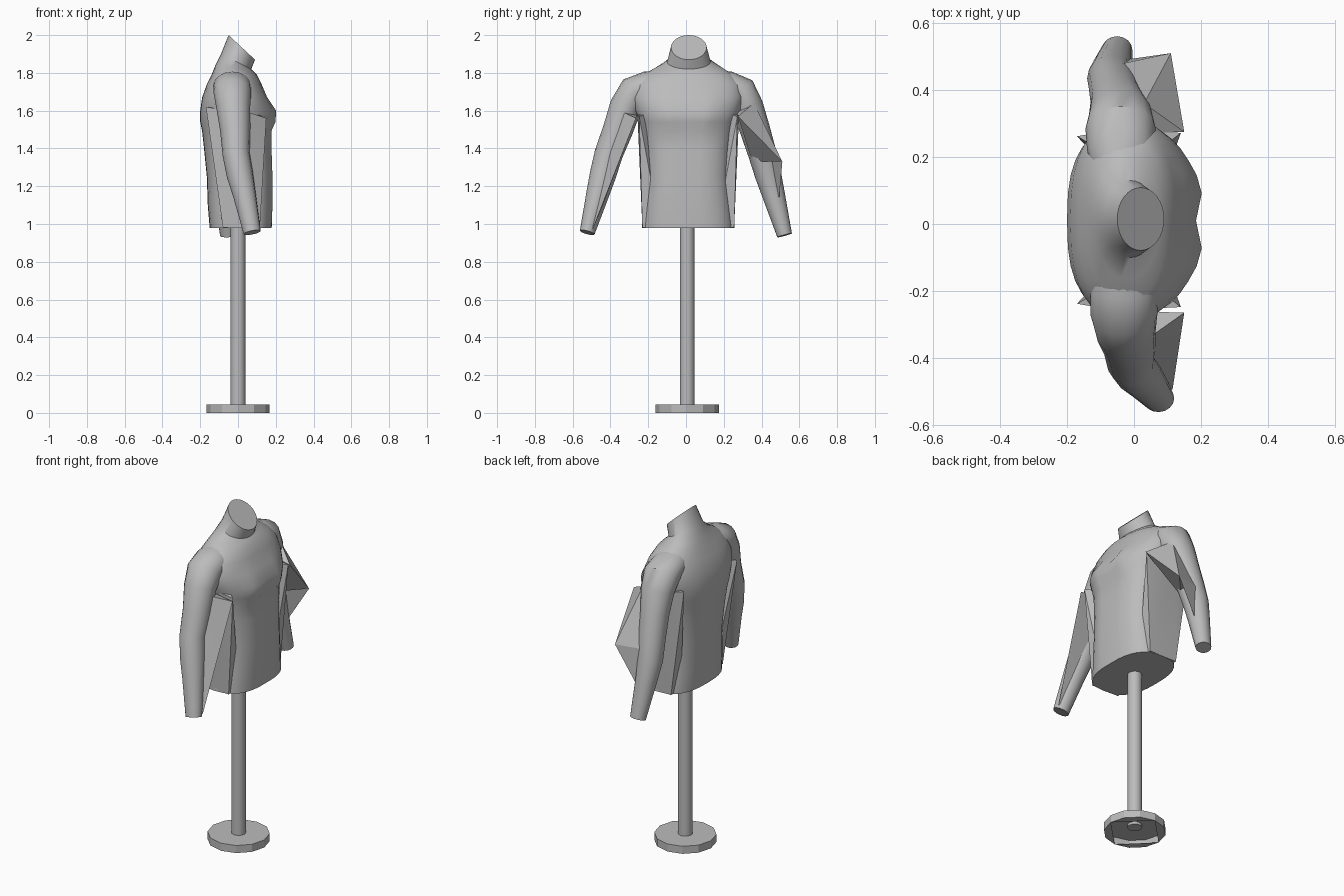
import bpy, bmesh, math
from mathutils import Vector

old = bpy.data.objects.get("Cube")
if old:
    bpy.data.objects.remove(old, do_unlink=True)

grey = bpy.data.materials.new("plain grey")
grey.use_nodes = True
colour = (0.5, 0.5, 0.5, 1)
grey.diffuse_color = colour
grey.node_tree.nodes["Principled BSDF"].inputs["Base Color"].default_value = colour


def finish(name, bm, angle=40):
    bmesh.ops.recalc_face_normals(bm, faces=bm.faces)
    mesh = bpy.data.meshes.new(name)
    bm.to_mesh(mesh)
    bm.free()
    obj = bpy.data.objects.new(name, mesh)
    bpy.context.collection.objects.link(obj)
    mesh.materials.append(grey)
    bpy.ops.object.select_all(action='DESELECT')
    obj.select_set(True)
    bpy.context.view_layer.objects.active = obj
    bpy.ops.object.shade_smooth_by_angle(angle=math.radians(angle))
    return obj


def loft(name, rings, angle=40, caps=True):
    bm = bmesh.new()
    loops = [[bm.verts.new(p) for p in ring] for ring in rings]
    n = len(loops[0])
    for a, b in zip(loops, loops[1:]):
        for i in range(n):
            j = (i + 1) % n
            bm.faces.new((a[i], a[j], b[j], b[i]))
    if caps:
        bm.faces.new(loops[0])
        bm.faces.new(loops[-1])
    return finish(name, bm, angle)


def hull(name, points):
    bm = bmesh.new()
    for p in points:
        bm.verts.new(p)
    bmesh.ops.convex_hull(bm, input=bm.verts)
    return finish(name, bm, 25)


def power(v, e):
    return math.copysign(abs(v) ** e, v)


def bump(v, centre, width):
    return math.exp(-((v - centre) / width) ** 2)


# Torso and neck: height, back x, front x, half width, y centre, tilt, squareness
sections = [
    (0.98, -0.15, 0.18, 0.245, 0.012, 0, 0.75),
    (1.10, -0.16, 0.185, 0.235, 0.01, 0, 0.75),
    (1.25, -0.165, 0.185, 0.222, 0.01, 0, 0.75),
    (1.40, -0.18, 0.18, 0.232, 0.01, 0, 0.75),
    (1.49, -0.19, 0.175, 0.245, 0.01, 0, 0.75),
    (1.54, -0.20, 0.18, 0.255, 0.01, 0, 0.75),
    (1.60, -0.20, 0.18, 0.28, 0.01, 0, 0.75),
    (1.67, -0.19, 0.155, 0.30, 0.01, 0, 0.8),
    (1.74, -0.165, 0.125, 0.29, 0.01, 0, 0.85),
    (1.79, -0.14, 0.10, 0.24, 0.01, 0, 0.9),
    (1.825, -0.12, 0.08, 0.18, 0.015, -0.15, 1),
    (1.86, -0.09, 0.07, 0.115, 0.015, -0.5, 1),
    (1.935, -0.05, 0.09, 0.094, 0.015, -0.93, 1),
]
rings = []
for z, back, front, half, cy, tilt, square in sections:
    ring = []
    cx, rx = (back + front) / 2, (front - back) / 2
    for i in range(32):
        a = math.tau * i / 32
        x = cx + rx * power(math.cos(a), square)
        y = cy + half * power(math.sin(a), square)
        if math.cos(a) > 0.3:
            # Chest swell and shallow central groove
            x += 0.03 * bump(z, 1.575, 0.06) * bump(abs(y - cy), 0.09, 0.08)
            x -= 0.008 * bump(y, cy, 0.02) * bump(z, 1.3, 0.25)
        ring.append((x, y, z + tilt * (x - cx)))
    rings.append(ring)
loft("torso", rings)


# Arms: swept rings along a bent path
def arm(name, path):
    pts = [Vector(p[:3]) for p in path]
    rings = []
    for i, p in enumerate(pts):
        t = (pts[min(i + 1, len(pts) - 1)] - pts[max(i - 1, 0)]).normalized()
        u = (Vector((1, 0, 0)) - t * t.x).normalized()
        v = t.cross(u)
        rx, ry = path[i][3:]
        rings.append([p + u * rx * math.cos(math.tau * k / 16)
                      + v * ry * math.sin(math.tau * k / 16) for k in range(16)])
    loft(name, rings)


arm("left_arm", [
    (-0.04, 0.12, 1.755, 0.07, 0.06), (-0.04, 0.22, 1.735, 0.10, 0.075),
    (-0.04, 0.285, 1.70, 0.105, 0.09), (-0.04, 0.325, 1.62, 0.095, 0.085),
    (-0.05, 0.365, 1.50, 0.08, 0.08), (-0.06, 0.405, 1.37, 0.075, 0.075),
    (-0.07, 0.435, 1.26, 0.07, 0.07), (-0.065, 0.465, 1.15, 0.06, 0.06),
    (-0.05, 0.522, 0.94, 0.045, 0.04)])
arm("right_arm", [
    (-0.03, -0.10, 1.755, 0.07, 0.06), (-0.03, -0.20, 1.735, 0.10, 0.075),
    (-0.03, -0.27, 1.70, 0.10, 0.09), (-0.025, -0.32, 1.62, 0.09, 0.085),
    (-0.015, -0.36, 1.50, 0.08, 0.08), (-0.01, -0.41, 1.37, 0.072, 0.075),
    (0.01, -0.44, 1.26, 0.07, 0.07), (0.035, -0.47, 1.15, 0.06, 0.06),
    (0.075, -0.523, 0.955, 0.046, 0.04)])

# Flat webs of cloth-like facets between chest and arms
hull("left_arm_web", [
    (0.15, 0.275, 1.57), (0.11, 0.51, 1.33), (-0.04, 0.35, 1.33),
    (-0.03, 0.48, 1.33), (0.03, 0.36, 1.64), (0.0, 0.27, 1.6)])
hull("left_forearm_web", [
    (0.11, 0.51, 1.33), (-0.04, 0.44, 1.33), (-0.03, 0.48, 1.33),
    (-0.03, 0.49, 1.1)])
hull("right_arm_web", [
    (0.15, -0.265, 1.56), (0.115, -0.495, 0.97), (0.03, -0.35, 1.6),
    (0.0, -0.26, 1.58), (0.05, -0.48, 1.0), (0.0, -0.44, 1.35)])

# Flat wedges down the flanks, below the armpits
for name, s in (("left_flank", 1), ("right_flank", -1)):
    cy = 0.012
    hull(name, [(x, cy + s * y, z) for x, y, z in (
        (0.14, 0.26, 1.57), (-0.06, 0.27, 1.6), (-0.17, 0.25, 1.62),
        (0.10, 0.243, 0.982), (-0.08, 0.243, 0.982),
        (0.10, 0.15, 0.982), (-0.08, 0.15, 0.982), (0.0, 0.15, 1.6))])


# Stand: round pole and base disc
def circle(r, z, n):
    return [(r * math.cos(math.tau * i / n), 0.006 + r * math.sin(math.tau * i / n), z)
            for i in range(n)]


loft("pole", [circle(0.039, 0.03, 20), circle(0.039, 1.0, 20)])

bm = bmesh.new()
low, high = ([bm.verts.new(p) for p in circle(0.168, z, 12)] for z in (0, 0.045))
for i in range(12):
    j = (i + 1) % 12
    bm.faces.new((low[i], low[j], high[j], high[i]))
bm.faces.new(high)
# Underside is open in the middle, with four corner pieces
for i in range(0, 12, 3):
    bm.faces.new([low[(i + k) % 12] for k in range(4)])
finish("base", bm, 25)
